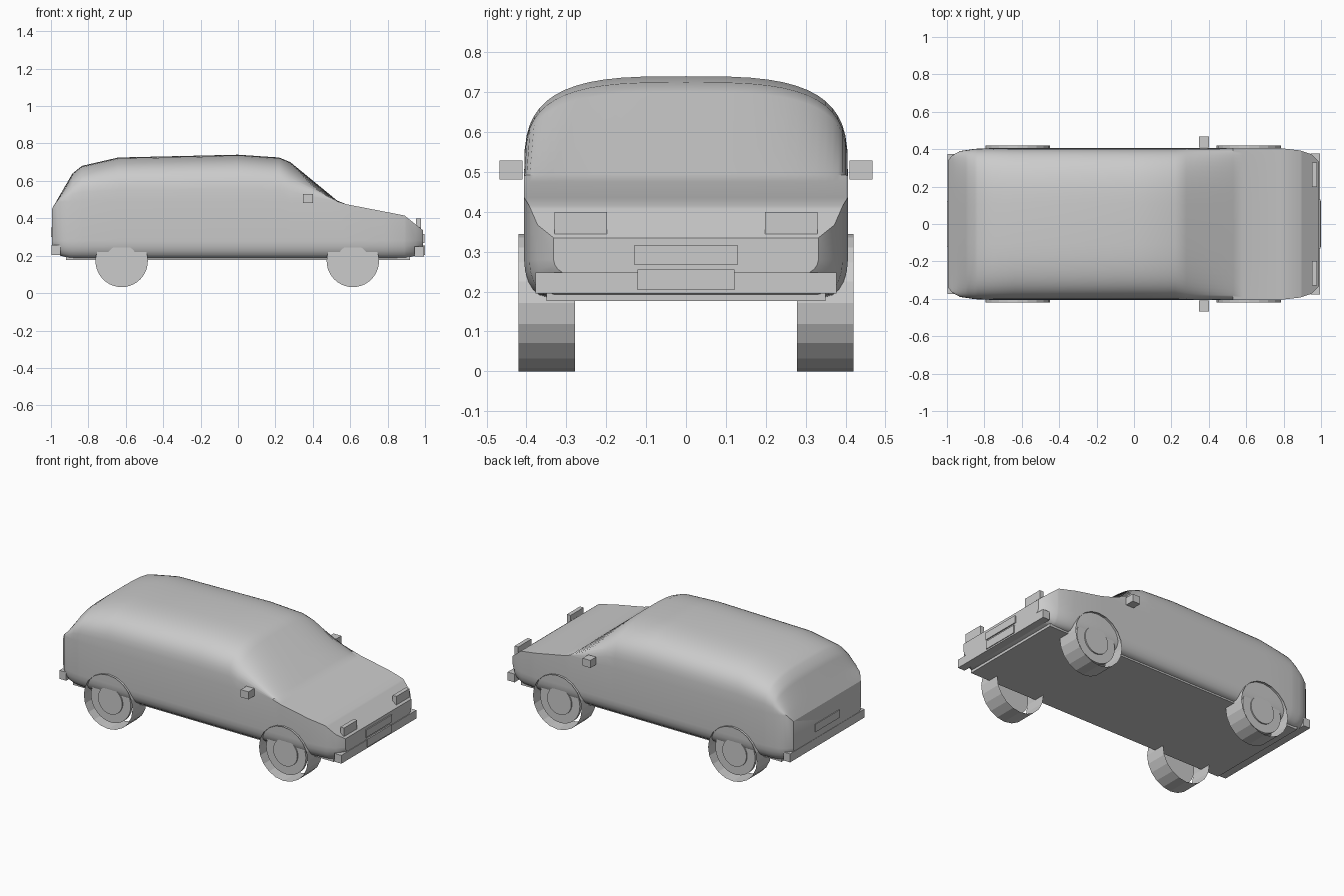
import bpy, bmesh, math
from mathutils import Matrix

if "Cube" in bpy.data.objects:
    bpy.data.objects.remove(bpy.data.objects["Cube"])

grey = bpy.data.materials.new("light_grey")
grey.diffuse_color = (0.6, 0.6, 0.6, 1)
grey.use_nodes = True
grey.node_tree.nodes["Principled BSDF"].inputs["Base Color"].default_value = grey.diffuse_color


def finish(name, bm, angle=None):
    bmesh.ops.recalc_face_normals(bm, faces=bm.faces)
    me = bpy.data.meshes.new(name)
    bm.to_mesh(me)
    bm.free()
    me.materials.append(grey)
    ob = bpy.data.objects.new(name, me)
    bpy.context.collection.objects.link(ob)
    if angle:
        bpy.ops.object.select_all(action='DESELECT')
        ob.select_set(True)
        bpy.context.view_layer.objects.active = ob
        bpy.ops.object.shade_smooth_by_angle(angle=math.radians(angle))
    return ob


def box(name, x, y, z):
    bm = bmesh.new()
    bmesh.ops.create_cube(bm, size=1)
    for v in bm.verts:
        v.co = [(a + b) / 2 + c * (b - a) for (a, b), c in zip((x, y, z), v.co)]
    return finish(name, bm)


def lerp(table, x):
    for (x0, v0), (x1, v1) in zip(table, table[1:]):
        if x <= x1:
            return v0 + (v1 - v0) * (x - x0) / (x1 - x0)
    return table[-1][1]


# Body outlines along the length: top height, floor height, half width
TOP = [(-.995, .45), (-.885, .64), (-.835, .68), (-.64, .725), (0, .74), (.22, .725),
       (.28, .70), (.53, .495), (.58, .475), (.89, .415), (.99, .335)]
FLOOR = [(-.995, .24), (-.95, .2), (-.9, .187), (.9, .187), (.95, .2), (.99, .24)]
WIDTH = [(-.995, .34), (-.97, .368), (-.93, .39), (-.85, .402), (-.75, .406),
         (.78, .406), (.89, .393), (.95, .372), (.99, .332)]
BELT = .49


def half_section(x):
    top, floor, w = lerp(TOP, x), lerp(FLOOR, x), lerp(WIDTH, x)
    belt = min(BELT, top)
    pts = []
    for i in range(6):                      # rounded sill
        a = math.pi / 2 * i / 5
        pts.append((w - .055 * (1 - math.sin(a)), .28 - (.28 - floor) * math.cos(a)))
    n = 14
    for i in range(n + 1):                  # shoulder rounding up into the roof
        a = math.pi / 2 * i / n
        pts.append((w * max(math.cos(a), 0) ** (2 / 3.3),
                    belt + (top - belt) * math.sin(a) ** (2 / 3.3)))
    pts[-1] = (0, top)
    return pts


# Body shell lofted through the stations
bm = bmesh.new()
stations = sorted({x for t in (TOP, FLOOR, WIDTH) for x, _ in t})
rings = []
for x in stations:
    h = half_section(x)
    loop = h + [(-y, z) for y, z in reversed(h[:-1])]
    rings.append([bm.verts.new((x, y, z)) for y, z in loop])
for a, b in zip(rings, rings[1:]):
    for i in range(len(a)):
        j = (i + 1) % len(a)
        bm.faces.new((a[i], a[j], b[j], b[i]))
bm.faces.new(rings[0])
bm.faces.new(rings[-1])
finish("body", bm, 30)

# Floor panel, bumpers, grille and plates
box("floor_panel", (-.92, .92), (-.35, .35), (.176, .195))
box("front_bumper", (.945, .994), (-.378, .378), (.195, .248))
box("rear_bumper", (-.997, -.95), (-.375, .375), (.203, .257))
box("grille", (.985, .997), (-.13, .13), (.268, .315))
box("front_plate", (.99, .999), (-.122, .122), (.204, .255))
box("rear_plate", (-1.0, -.99), (-.122, .122), (.3, .35))


def wheel(label, x, s):
    # Open tyre tube
    bm = bmesh.new()
    bmesh.ops.create_cone(bm, cap_ends=False, segments=20, radius1=.172, radius2=.172, depth=.142,
                          matrix=Matrix.Translation((x, s * .349, .172)) @ Matrix.Rotation(math.pi / 2, 4, 'X'))
    finish(label + "_tyre", bm)
    # Disc with a shallow raised hub
    for part, r, y0, y1 in (("_disc", .14, .375, .393), ("_hub", .085, .39, .401)):
        bm = bmesh.new()
        bmesh.ops.create_cone(bm, cap_ends=True, segments=40, radius1=r, radius2=r, depth=y1 - y0,
                              matrix=Matrix.Translation((x, s * (y0 + y1) / 2, .172)) @ Matrix.Rotation(math.pi / 2, 4, 'X'))
        finish(label + part, bm, 30)


# Paired parts on both sides
for side, s in (("left", 1), ("right", -1)):
    wheel("front_wheel_" + side, .614, s)
    wheel("rear_wheel_" + side, -.622, s)
    box("headlight_" + side, (.953, .979), sorted((s * .198, s * .33)), (.345, .4))
    box("mirror_" + side, (.347, .402), sorted((s * .41, s * .468)), (.481, .529))
